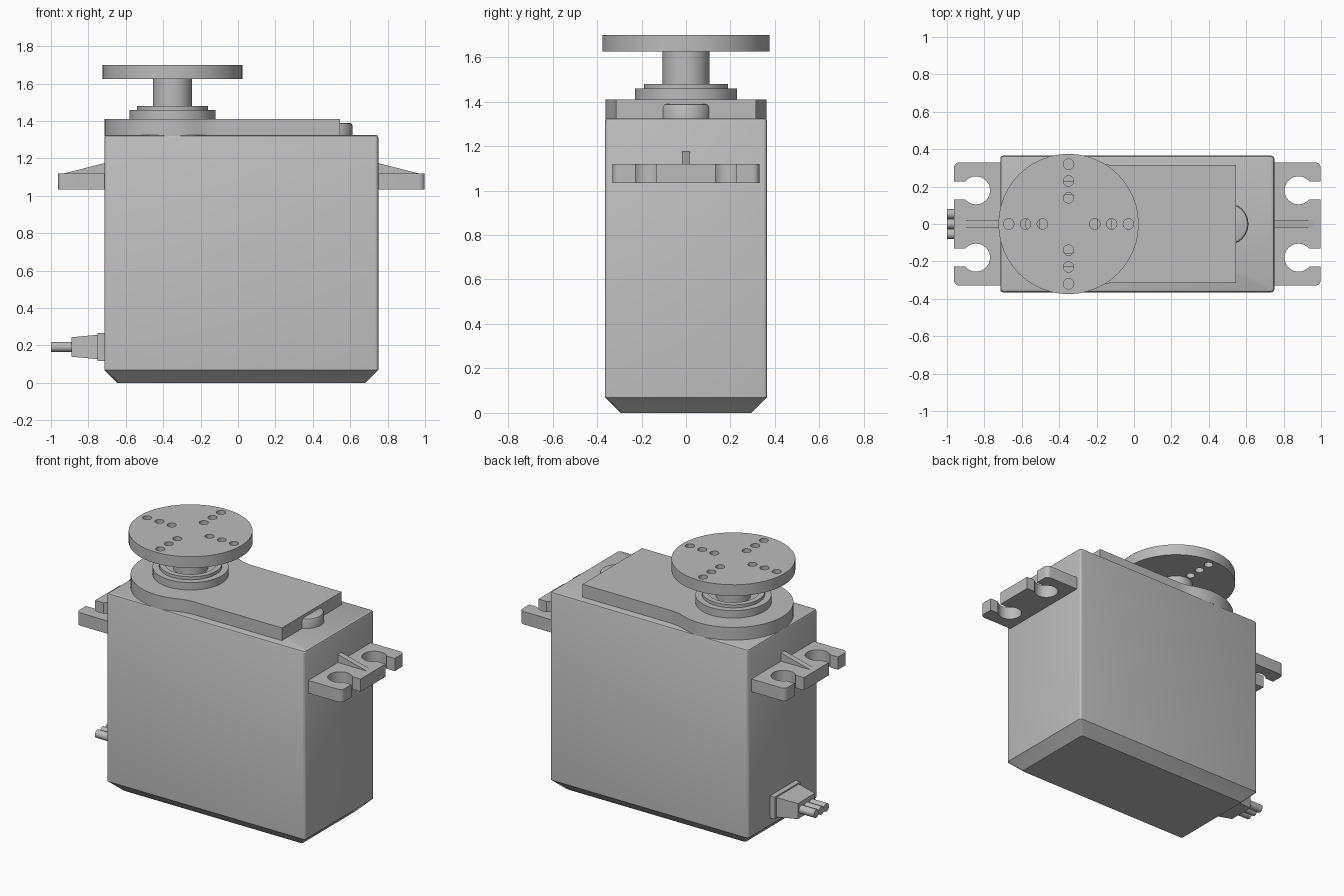
import bpy, bmesh
from math import sin, cos, pi, atan2, asin, sqrt, radians
from mathutils import Matrix

if "Cube" in bpy.data.objects:
    bpy.data.objects.remove(bpy.data.objects["Cube"])

GREY = (0.5, 0.5, 0.5, 1)
grey = bpy.data.materials.new("grey plastic")
grey.use_nodes = True
grey.diffuse_color = GREY
grey.node_tree.nodes["Principled BSDF"].inputs["Base Color"].default_value = GREY

HORN_X = -0.35


def finish(name, bm):
    bmesh.ops.recalc_face_normals(bm, faces=bm.faces)
    mesh = bpy.data.meshes.new(name)
    bm.to_mesh(mesh)
    bm.free()
    mesh.materials.append(grey)
    ob = bpy.data.objects.new(name, mesh)
    bpy.context.collection.objects.link(ob)
    return ob


def smooth(ob):
    bpy.ops.object.select_all(action='DESELECT')
    ob.select_set(True)
    bpy.context.view_layer.objects.active = ob
    bpy.ops.object.shade_smooth_by_angle(angle=radians(30))


def loft(name, rings):
    """Skin a list of equal-length 3D rings and cap both ends."""
    bm = bmesh.new()
    rows = [[bm.verts.new(p) for p in ring] for ring in rings]
    n = len(rows[0])
    for a, b in zip(rows, rows[1:]):
        for i in range(n):
            j = (i + 1) % n
            bm.faces.new((a[i], a[j], b[j], b[i]))
    bm.faces.new(rows[0])
    bm.faces.new(rows[-1])
    ob = finish(name, bm)
    smooth(ob)
    return ob


def prism(name, outline, z0, z1):
    return loft(name, [[(x, y, z) for x, y in outline] for z in (z0, z1)])


def arc(cx, cy, r, a0, a1, n):
    return [(cx + r * cos(a0 + (a1 - a0) * i / n),
             cy + r * sin(a0 + (a1 - a0) * i / n)) for i in range(n + 1)]


def rounded_rect(cx, cy, hx, hy, r):
    pts = []
    for k, (sx, sy) in enumerate([(1, 1), (-1, 1), (-1, -1), (1, -1)]):
        pts += arc(cx + sx * (hx - r), cy + sy * (hy - r), r, k * pi / 2, (k + 1) * pi / 2, 4)
    return pts


def lathe(name, profile):
    """Turn a radius/height profile about the output axis."""
    n = 48
    return loft(name, [[(HORN_X + r * cos(2 * pi * i / n), r * sin(2 * pi * i / n), z)
                        for i in range(n)] for r, z in profile])


# Case: chamfered base, lightly rounded upright and top edges
sections = [(0.07, 0), (0, 0.07), (0, 1.313), (0.004, 1.321), (0.012, 1.325)]
loft("case", [[(x, y, z) for x, y in rounded_rect(0.0175, 0, 0.7325 - d, 0.365 - d, 0.016)]
              for d, z in sections])

# Raised lid: round end blended into a narrower rectangle
R, F, W = 0.363, 0.3, 0.315
dx = sqrt((R + F) ** 2 - (W + F) ** 2)
ang = atan2(W + F, dx)
half = [(0.545, W)] + arc(HORN_X + dx, W + F, F, -pi / 2, -pi + ang, 8)
half += arc(HORN_X, 0, R, ang, pi, 24)[1:]
prism("lid", half + [(x, -y) for x, y in reversed(half[:-1])], 1.32, 1.41)

# Small rounded tab at the square end of the lid
loft("lid_tab", [[(x, y, z) for x, y in arc(0.5, 0, 0.112 - d, -pi / 2, pi / 2, 16)]
                 for d, z in [(0, 1.32), (0, 1.375), (0.005, 1.386), (0.016, 1.39)]])

# Stepped collar with a groove around the output shaft
lathe("collar_and_shaft", [(0.23, 1.4), (0.23, 1.46), (0.19, 1.46), (0.19, 1.48),
                           (0.155, 1.48), (0.155, 1.45), (0.105, 1.45), (0.105, 1.635)])

# Disc horn with four rows of three through holes
horn = lathe("horn_disc", [(0.375, 1.625), (0.375, 1.7)])
bm = bmesh.new()
for k in range(4):
    for r in (0.14, 0.23, 0.32):
        spot = (HORN_X + r * cos(k * pi / 2), r * sin(k * pi / 2), 1.66)
        bmesh.ops.create_cone(bm, cap_ends=True, segments=20, radius1=0.028, radius2=0.028,
                              depth=0.3, matrix=Matrix.Translation(spot))
cutter = finish("hole_cutter", bm)
cutter.hide_render = True
mod = horn.modifiers.new("holes", 'BOOLEAN')
mod.operation = 'DIFFERENCE'
mod.solver = 'EXACT'
mod.object = cutter
bpy.context.view_layer.objects.active = horn
bpy.ops.object.modifier_apply(modifier="holes")
bpy.data.objects.remove(cutter)
smooth(horn)

# Mounting lugs with keyhole slots and a stiffening rib
LEN, HALF, SLOT, HOLE, CU, CV = 0.248, 0.33, 0.048, 0.075, 0.13, 0.18
gap = asin(SLOT / HOLE)
side = [(LEN, CV - SLOT)] + arc(CU, CV, HOLE, -gap, gap - 2 * pi, 28) + [(LEN, CV + SLOT)]
side += arc(LEN - 0.03, HALF - 0.03, 0.03, 0, pi / 2, 5) + [(-0.02, HALF)]
lug = side + [(u, -v) for u, v in reversed(side)]
for name, base, s in (("left", 0.75, 1), ("right", -0.715, -1)):
    prism(name + "_lug", [(base + s * u, v) for u, v in lug], 1.035, 1.12)
    rib = [(-0.02, 1.1), (-0.02, 1.18), (0, 1.175), (0.215, 1.12), (0.215, 1.1)]
    loft(name + "_rib", [[(base + s * u, y, z) for u, z in rib] for y in (-0.018, 0.018)])

# Cable strain relief: flange, tapered boot and three wires
CABLE_Z = 0.192


def block(name, ends):
    loft(name, [[(x, hy * a, CABLE_Z + hz * b) for a, b in ((1, 1), (-1, 1), (-1, -1), (1, -1))]
                for x, hy, hz in ends])


block("cable_flange", [(-0.7, 0.135, 0.074), (-0.75, 0.135, 0.074)])
block("cable_boot", [(-0.74, 0.12, 0.066), (-0.89, 0.09, 0.052)])
for i, name in enumerate(("front_wire", "middle_wire", "back_wire")):
    loop = arc((i - 1) * 0.054, CABLE_Z, 0.027, 0, 2 * pi, 16)[:-1]
    loft(name, [[(x, y, z) for y, z in loop] for x in (-0.88, -1.0)])
